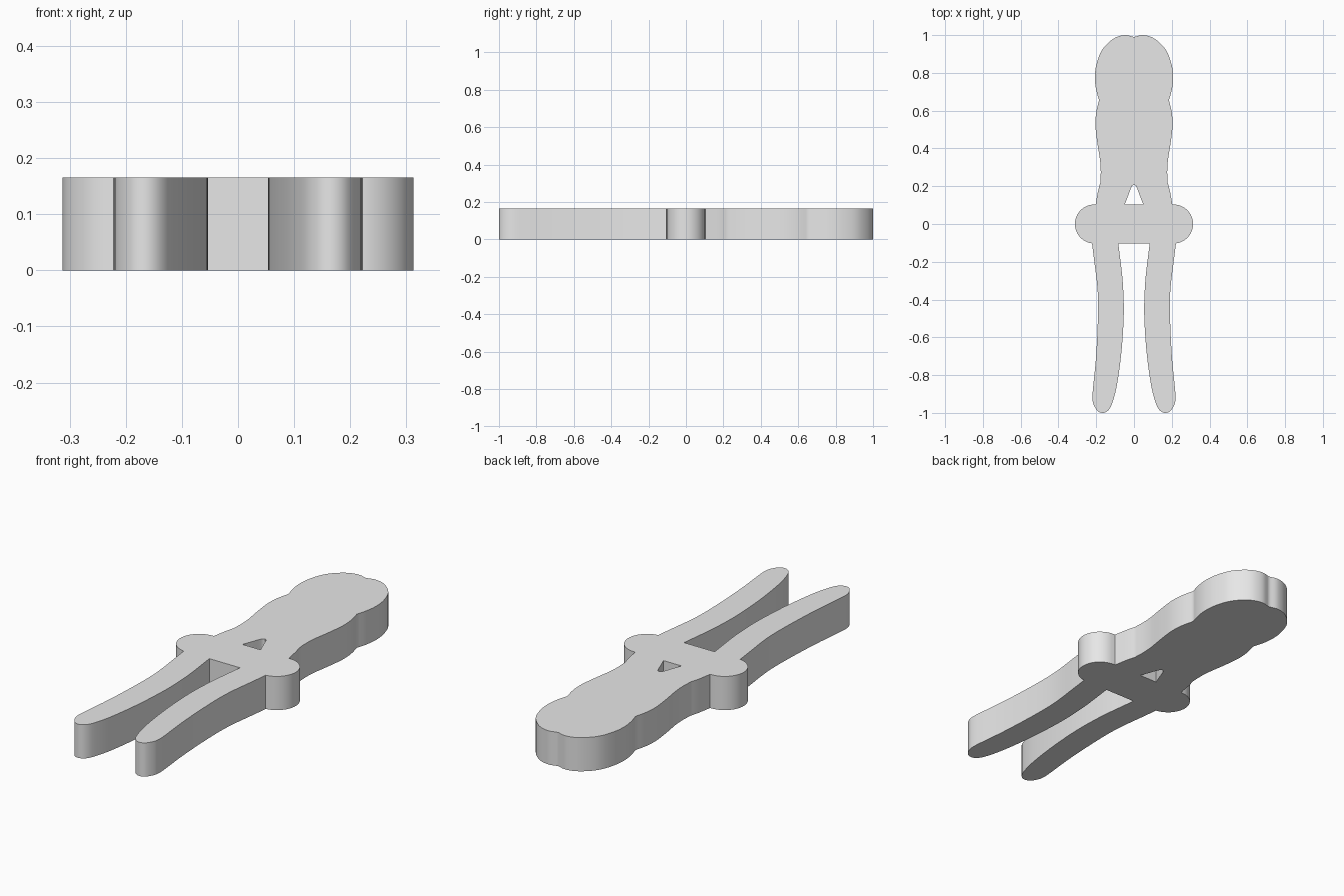
import bpy
import bmesh
import math
from mathutils import Vector

cube = bpy.data.objects.get("Cube")
if cube:
    bpy.data.objects.remove(cube, do_unlink=True)

THICKNESS = 0.165
STEPS = 5


def smooth_run(points):
    """Smooth curve through the points, with free ends so runs meet in corners."""
    pts = [Vector(p) for p in points]
    pts = [2 * pts[0] - pts[1]] + pts + [2 * pts[-1] - pts[-2]]
    out = []
    for a, b, c, d in zip(pts, pts[1:], pts[2:], pts[3:]):
        for i in range(STEPS):
            t = i / STEPS
            out.append(0.5 * (2 * b + (c - a) * t
                              + (2 * a - 5 * b + 4 * c - d) * t ** 2
                              + (3 * b - a - 3 * c + d) * t ** 3))
    out.append(pts[-2])
    return out


def arc(cx, radius, count=24):
    """Half circle from the back round the outside to the front."""
    angles = [math.pi * (0.5 - i / count) for i in range(count + 1)]
    return [Vector((cx + radius * math.cos(a), radius * math.sin(a))) for a in angles]


def mirrored(half):
    """Close a half outline by adding its reflection in x."""
    return half + [Vector((-p.x, p.y)) for p in reversed(half) if p.x > 0.0001]


def extruded_plate(name, loops, thickness, material):
    bm = bmesh.new()
    edges = []
    for loop in loops:
        verts = [bm.verts.new((p.x, p.y, 0)) for p in loop]
        edges += [bm.edges.new((v, w)) for v, w in zip(verts, verts[1:] + verts[:1])]
    bmesh.ops.triangle_fill(bm, use_beauty=True, edges=edges, normal=(0, 0, 1))
    geom = bmesh.ops.extrude_face_region(bm, geom=bm.faces[:], use_keep_orig=True)["geom"]
    top = [g for g in geom if isinstance(g, bmesh.types.BMVert)]
    bmesh.ops.translate(bm, verts=top, vec=(0, 0, thickness))
    bmesh.ops.recalc_face_normals(bm, faces=bm.faces[:])
    mesh = bpy.data.meshes.new(name)
    bm.to_mesh(mesh)
    bm.free()
    mesh.materials.append(material)
    obj = bpy.data.objects.new(name, mesh)
    bpy.context.collection.objects.link(obj)
    return obj


grey = bpy.data.materials.new("light_grey")
grey.use_nodes = True
grey.diffuse_color = (0.8, 0.8, 0.8, 1)
grey.node_tree.nodes["Principled BSDF"].inputs["Base Color"].default_value = (0.8, 0.8, 0.8, 1)

# Rounded head with a shallow dip at the tip
head = smooth_run([(0, 0.99), (0.05, 1), (0.11, 0.98), (0.17, 0.92), (0.2, 0.84),
                   (0.207, 0.77), (0.2, 0.71), (0.185, 0.655)])
# Waisted jaw down to the crossbar
jaw = smooth_run([(0.185, 0.655), (0.2, 0.59), (0.204, 0.52), (0.194, 0.43),
                  (0.18, 0.34), (0.176, 0.28), (0.178, 0.22)])
shoulder = smooth_run([(0.178, 0.22), (0.19, 0.175), (0.203, 0.104)])
# Round end of the crossbar
bar_end = arc(0.21, 0.103)
# Bowed handle, outside, tip and inside
handle = smooth_run([(0.222, -0.103), (0.21, -0.2), (0.195, -0.32), (0.19, -0.42),
                     (0.193, -0.56), (0.202, -0.72), (0.216, -0.86), (0.22, -0.92),
                     (0.214, -0.955), (0.192, -0.99), (0.163, -1), (0.135, -0.985),
                     (0.114, -0.945), (0.09, -0.85), (0.069, -0.7), (0.057, -0.55),
                     (0.054, -0.43), (0.06, -0.3), (0.071, -0.2), (0.083, -0.103)])
outline = mirrored(head + jaw[1:] + shoulder[1:] + bar_end + handle)

# Small arrow-shaped opening behind the crossbar
hole = mirrored(smooth_run([(0, 0.208), (0.009, 0.203), (0.017, 0.188),
                            (0.031, 0.15), (0.049, 0.104)]))

body = extruded_plate("clamp_body", [outline, hole], THICKNESS, grey)

bpy.ops.object.select_all(action="DESELECT")
body.select_set(True)
bpy.context.view_layer.objects.active = body
bpy.ops.object.shade_smooth_by_angle(angle=math.radians(30))
